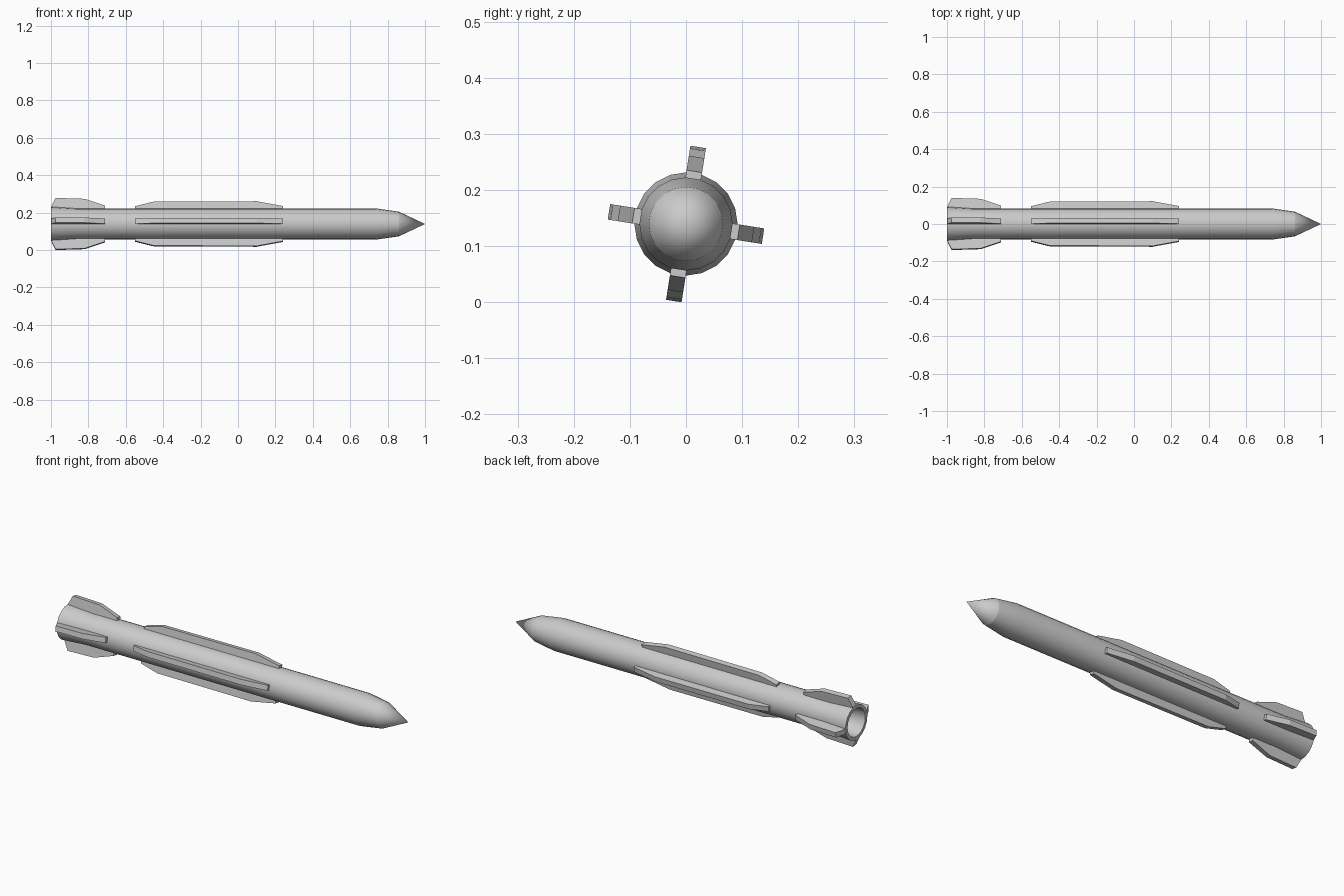
import bpy, bmesh
from math import sin, cos, radians, tau

if "Cube" in bpy.data.objects:
    bpy.data.objects.remove(bpy.data.objects["Cube"])

SIDES = 20
AXIS_Z = 0.1395
HALF = 0.014          # half fin thickness
TILT = radians(81)    # first fin direction, measured from +y toward +z


def finish(bm, name, smooth):
    bmesh.ops.remove_doubles(bm, verts=bm.verts, dist=1e-5)
    bmesh.ops.recalc_face_normals(bm, faces=bm.faces)
    me = bpy.data.meshes.new(name)
    bm.to_mesh(me)
    bm.free()
    ob = bpy.data.objects.new(name, me)
    bpy.context.collection.objects.link(ob)
    if smooth:
        bpy.context.view_layer.objects.active = ob
        bpy.ops.object.select_all(action='DESELECT')
        ob.select_set(True)
        bpy.ops.object.shade_smooth_by_angle(angle=radians(30))
    return ob


def lathe(name, profile):
    """Revolve (x, radius) points about the long axis."""
    bm = bmesh.new()
    rings = [[bm.verts.new((x, r * cos(tau * i / SIDES), AXIS_Z + r * sin(tau * i / SIDES)))
              for i in range(SIDES)] for x, r in profile]
    for a, b in zip(rings, rings[1:]):
        for i in range(SIDES):
            j = (i + 1) % SIDES
            bm.faces.new((a[i], a[j], b[j], b[i]))
    return finish(bm, name, True)


def fin(name, outline, angle):
    """Flat plate with an (x, radius) outline pointing along the given angle."""
    c, s = cos(angle), sin(angle)
    bm = bmesh.new()
    sides = [[bm.verts.new((x, r * c - t * s, AXIS_Z + r * s + t * c)) for x, r in outline]
             for t in (-HALF, HALF)]
    a, b = sides
    bm.faces.new(a)
    bm.faces.new(b[::-1])
    for i in range(len(a)):
        j = (i + 1) % len(a)
        bm.faces.new((a[i], b[i], b[j], a[j]))
    return finish(bm, name, False)


# Tube with flared tail and hollow exhaust
lathe("body", [(-0.80, 0), (-0.80, 0.062), (-1.0, 0.074), (-1.0, 0.092),
               (-0.86, 0.083), (0.74, 0.083), (0.86, 0.066)])

# Pointed tip
lathe("nose_cone", [(0.86, 0.066), (1.0, 0)])

# Four long strakes and four tail fins
strake = [(-0.55, 0.072), (-0.55, 0.094), (-0.45, 0.119), (0.10, 0.121),
          (0.24, 0.095), (0.24, 0.072)]
tail = [(-0.998, 0.078), (-0.998, 0.094), (-0.975, 0.139), (-0.82, 0.134),
        (-0.71, 0.097), (-0.71, 0.078)]
for k in range(4):
    angle = TILT + k * tau / 4
    fin(f"mid_fin_{k + 1}", strake, angle)
    fin(f"tail_fin_{k + 1}", tail, angle)
